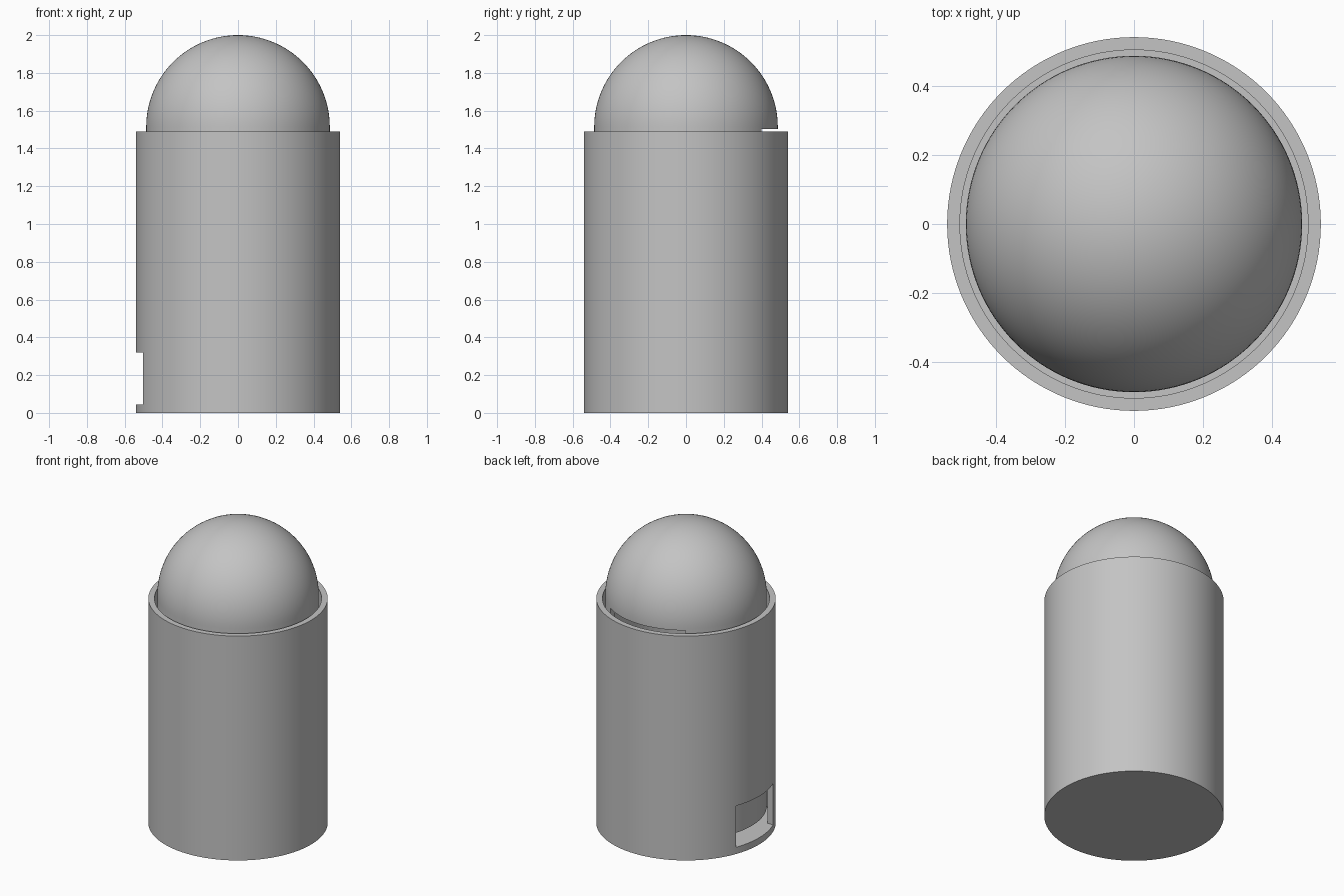
import bpy
import bmesh
import math
from mathutils import Matrix

if "Cube" in bpy.data.objects:
    bpy.data.objects.remove(bpy.data.objects["Cube"], do_unlink=True)

GREY = (0.55, 0.55, 0.55, 1.0)
grey = bpy.data.materials.new("plain grey")
grey.use_nodes = True
grey.diffuse_color = GREY
grey.node_tree.nodes["Principled BSDF"].inputs["Base Color"].default_value = GREY

FLOOR = 0.045
RIM = 1.49
WALL = 0.037
SLEEVE_R = 0.54
BODY_R = 0.486
DOME_Z = 2 - BODY_R


def add_object(name, bm):
    bmesh.ops.remove_doubles(bm, verts=bm.verts, dist=1e-5)
    bmesh.ops.recalc_face_normals(bm, faces=bm.faces)
    mesh = bpy.data.meshes.new(name)
    bm.to_mesh(mesh)
    bm.free()
    mesh.materials.append(grey)
    obj = bpy.data.objects.new(name, mesh)
    bpy.context.collection.objects.link(obj)
    return obj


def lathe(name, profile, closed=False, steps=128):
    """Spin a profile of (radius, height) points around z."""
    bm = bmesh.new()
    verts = [bm.verts.new((r, 0, z)) for r, z in profile]
    ends = verts[1:] + verts[:1] if closed else verts[1:]
    edges = [bm.edges.new(pair) for pair in zip(verts, ends)]
    bmesh.ops.spin(bm, geom=verts + edges, cent=(0, 0, 0), axis=(0, 0, 1),
                   angle=math.tau, steps=steps)
    return add_object(name, bm)


def arc(radius, start, stop, steps=32):
    """Quarter-round profile points centred on the dome."""
    angles = [start + (stop - start) * i / steps for i in range(steps + 1)]
    return [(radius * math.cos(a), DOME_Z + radius * math.sin(a)) for a in angles]


def cut_opening(target, centre, size):
    """Cut a box-shaped opening through one wall."""
    bm = bmesh.new()
    bmesh.ops.create_cube(bm, size=1, matrix=Matrix.Translation(centre)
                          @ Matrix.Diagonal((*size, 1)))
    cutter = add_object(target.name + "_cutter", bm)
    cutter.hide_render = True
    cutter.hide_set(True)
    mod = target.modifiers.new("opening", 'BOOLEAN')
    mod.operation = 'DIFFERENCE'
    mod.solver = 'EXACT'
    mod.object = cutter
    bpy.context.view_layer.objects.active = target
    bpy.ops.object.modifier_apply(modifier=mod.name)
    bpy.data.objects.remove(cutter, do_unlink=True)


# Outer cup with a floor
sleeve = lathe("outer_sleeve", [
    (0, 0), (SLEEVE_R, 0), (SLEEVE_R, RIM),
    (SLEEVE_R - WALL, RIM), (SLEEVE_R - WALL, FLOOR), (0, FLOOR)])

# Inner domed shell, open below
quarter = math.pi / 2
inner_r = BODY_R - WALL
body = lathe("inner_domed_body",
             [(inner_r, 0.11), (BODY_R, 0.11)]
             + arc(BODY_R, 0, quarter) + arc(inner_r, quarter, 0), closed=True)

# Low side opening of the sleeve and upper back opening of the body
cut_opening(sleeve, (-0.5, 0, 0.1825), (0.4, 0.39, 0.275))
cut_opening(body, (0, 0.45, 1.365), (0.55, 0.3, 0.275))

# Smooth walls with sharp rims
for obj in (sleeve, body):
    bpy.ops.object.select_all(action='DESELECT')
    obj.select_set(True)
    bpy.context.view_layer.objects.active = obj
    bpy.ops.object.shade_smooth_by_angle(angle=math.radians(30))
